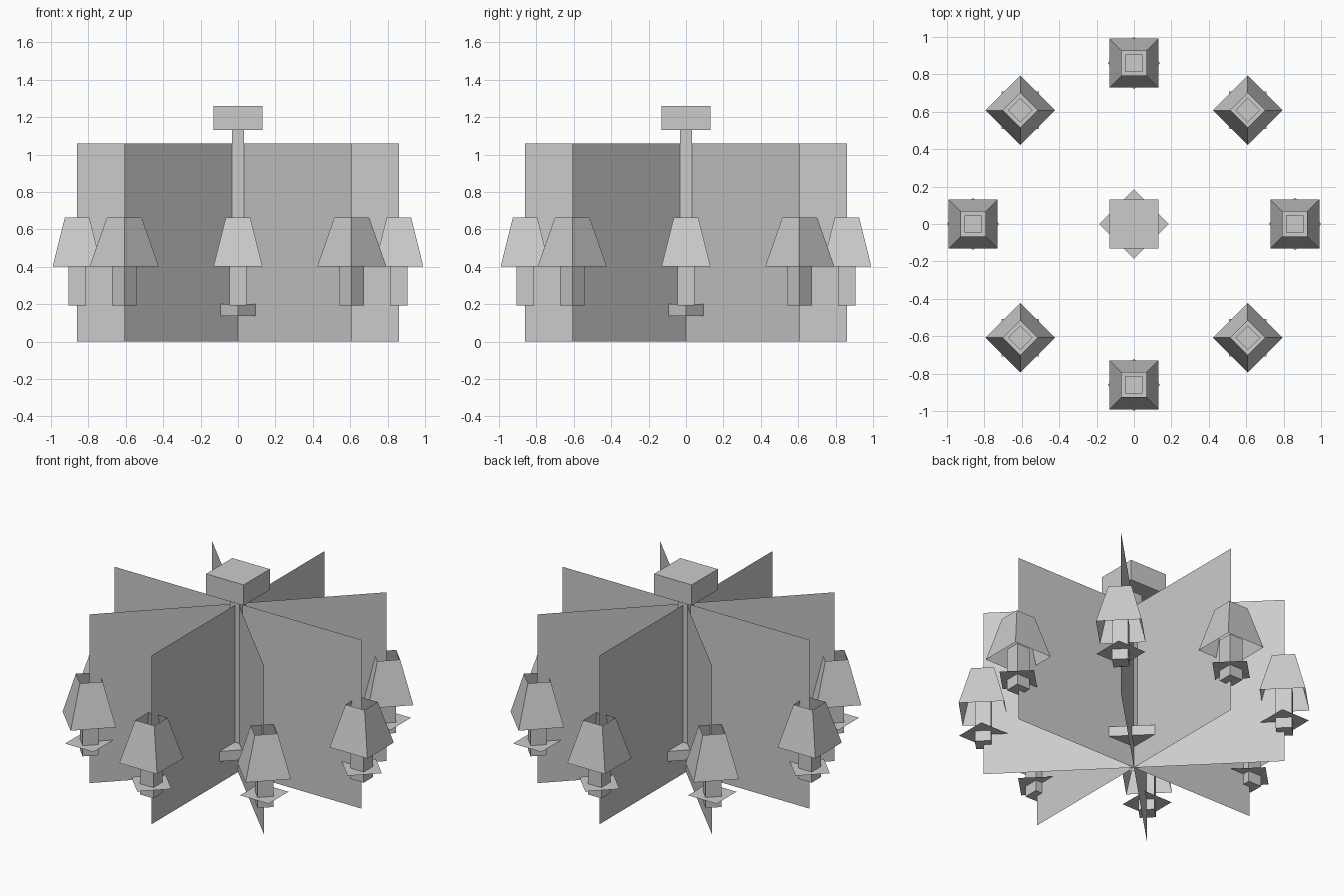
import bpy, bmesh
from math import pi, sqrt
from mathutils import Matrix

if "Cube" in bpy.data.objects:
    bpy.data.objects.remove(bpy.data.objects["Cube"], do_unlink=True)

# One plain grey for everything
grey = bpy.data.materials.new("plain grey")
grey.use_nodes = True
colour = (0.6, 0.6, 0.6, 1)
grey.diffuse_color = colour
grey.node_tree.nodes["Principled BSDF"].inputs["Base Color"].default_value = colour

RADIUS = 0.86


def add_object(name, bm, turn=0.0):
    bmesh.ops.rotate(bm, verts=bm.verts, matrix=Matrix.Rotation(turn, 3, "Z"))
    mesh = bpy.data.meshes.new(name)
    bm.to_mesh(mesh)
    bm.free()
    mesh.materials.append(grey)
    obj = bpy.data.objects.new(name, mesh)
    bpy.context.collection.objects.link(obj)
    return obj


def frustum(name, low, high, z0, z1, x=0.0, spin=0.0, turn=0.0, caps=True):
    """Square prism or pyramid slice, given half widths at both ends."""
    bm = bmesh.new()
    bmesh.ops.create_cone(bm, cap_ends=caps, segments=4, radius1=low * sqrt(2),
                          radius2=high * sqrt(2), depth=z1 - z0)
    bmesh.ops.rotate(bm, verts=bm.verts, matrix=Matrix.Rotation(pi / 4 + spin, 3, "Z"))
    bmesh.ops.translate(bm, verts=bm.verts, vec=(x, 0, (z0 + z1) / 2))
    return add_object(name, bm, turn)


def sheet(name, corners, turn):
    bm = bmesh.new()
    bm.faces.new([bm.verts.new(c) for c in corners])
    return add_object(name, bm, turn)


# Centre column
frustum("ceiling_mount", 0.13, 0.13, 1.13, 1.26)
frustum("centre_rod", 0.032, 0.032, 0.2, 1.13)
frustum("lower_boss", 0.131, 0.131, 0.137, 0.2, spin=pi / 4)

# Crossing arm panels
for i in range(4):
    sheet(f"arm_panel_{i + 1}", [(-RADIUS, 0, 0), (RADIUS, 0, 0),
                                 (RADIUS, 0, 1.06), (-RADIUS, 0, 1.06)], i * pi / 4)

# Ring of lamps: candle, drip tray and open shade
TRAY = 0.14
for i in range(8):
    turn = i * pi / 4
    frustum(f"candle_{i + 1}", 0.046, 0.046, 0.193, 0.46, RADIUS, turn=turn)
    sheet(f"drip_tray_{i + 1}", [(RADIUS + TRAY, 0, 0.26), (RADIUS, TRAY, 0.26),
                                 (RADIUS - TRAY, 0, 0.26), (RADIUS, -TRAY, 0.26)], turn)
    frustum(f"lamp_shade_{i + 1}", 0.131, 0.066, 0.4, 0.662, RADIUS, turn=turn, caps=False)
